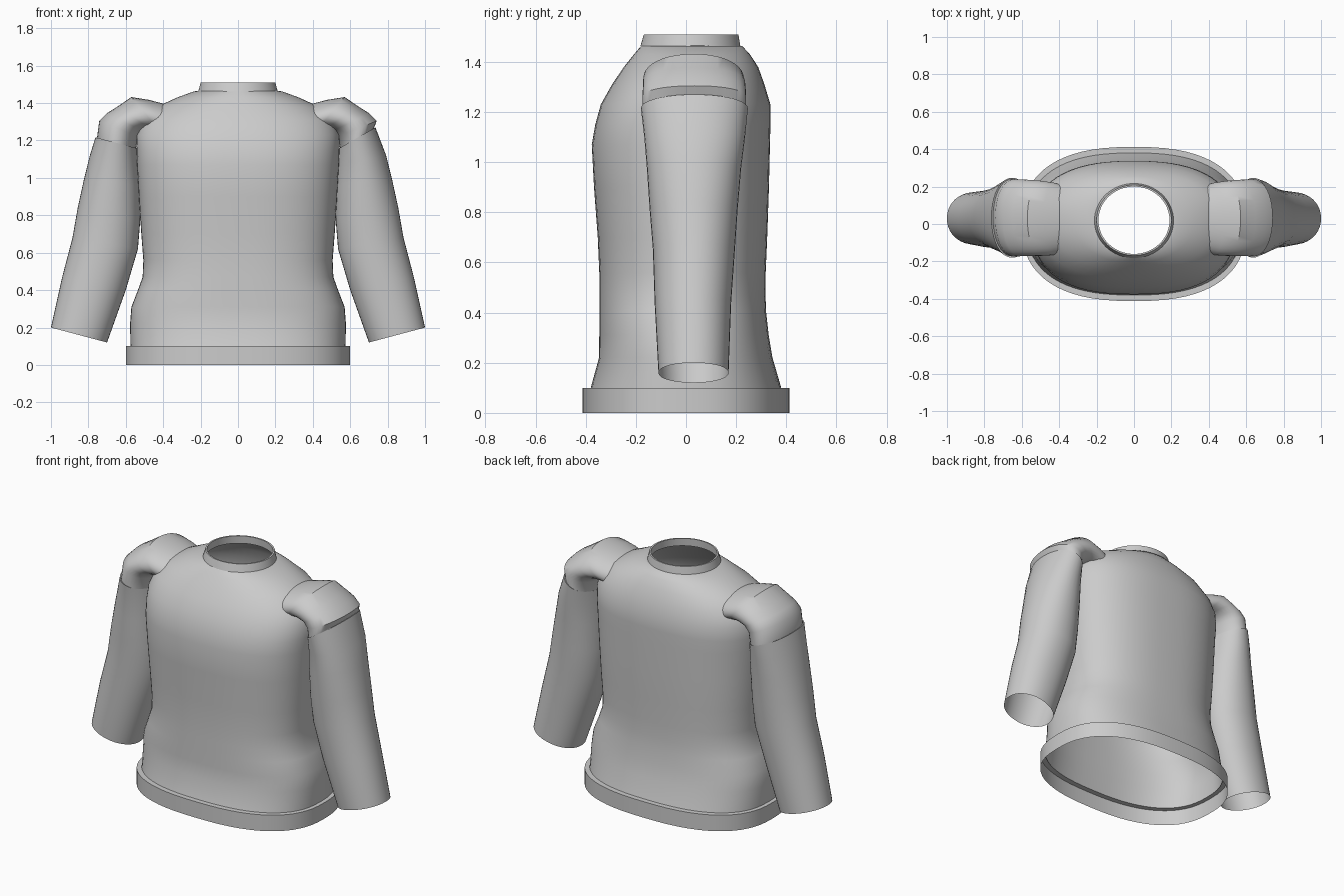
import bpy, bmesh, math

mat = bpy.data.materials.new("grey fabric")
mat.diffuse_color = (0.6, 0.6, 0.6, 1)


def ring(a, b, y0, y1, n):
    """Superellipse loop spanning a to b in the xz plane and y0 to y1 in depth."""
    pts = []
    for i in range(SEG):
        t = 2 * math.pi * i / SEG
        c, s = math.cos(t), math.sin(t)
        u = math.copysign(abs(c) ** (2 / n), c)
        v = math.copysign(abs(s) ** (2 / n), s)
        pts.append(((a[0] + b[0]) / 2 + u * (b[0] - a[0]) / 2,
                    (y0 + y1) / 2 + v * (y1 - y0) / 2,
                    (a[1] + b[1]) / 2 + u * (b[1] - a[1]) / 2))
    return pts


def loft(name, rings):
    """Open tube through a list of loops."""
    bm = bmesh.new()
    loops = [[bm.verts.new(p) for p in r] for r in rings]
    for lo, hi in zip(loops, loops[1:]):
        for i in range(SEG):
            j = (i + 1) % SEG
            bm.faces.new((lo[i], lo[j], hi[j], hi[i]))
    me = bpy.data.meshes.new(name)
    bm.to_mesh(me)
    bm.free()
    me.materials.append(mat)
    ob = bpy.data.objects.new(name, me)
    bpy.context.collection.objects.link(ob)
    bpy.ops.object.select_all(action='DESELECT')
    ob.select_set(True)
    bpy.context.view_layer.objects.active = ob
    bpy.ops.object.shade_smooth_by_angle(angle=math.radians(40))
    return ob


def level(z, w, y0, y1, n):
    return ring((-w, z), (w, z), y0, y1, n)


SEG = 64

# Torso: height, half width, front, back, squareness
loft("torso", [level(*r) for r in (
    (0.10, 0.575, -0.38, 0.38, 2.5),
    (0.22, 0.577, -0.347, 0.345, 2.5),
    (0.31, 0.570, -0.346, 0.330, 2.5),
    (0.40, 0.535, -0.346, 0.320, 2.5),
    (0.47, 0.510, -0.346, 0.317, 2.5),
    (0.56, 0.506, -0.346, 0.318, 2.5),
    (0.70, 0.517, -0.352, 0.324, 2.5),
    (0.90, 0.530, -0.367, 0.331, 2.5),
    (1.07, 0.540, -0.376, 0.335, 2.5),
    (1.15, 0.543, -0.362, 0.337, 2.5),
    (1.23, 0.543, -0.340, 0.337, 2.4),
    (1.31, 0.515, -0.295, 0.313, 2.3),
    (1.38, 0.435, -0.248, 0.288, 2.2),
    (1.43, 0.325, -0.208, 0.255, 2.1),
    (1.463, 0.235, -0.180, 0.225, 2.0),
    (1.465, 0.205, -0.178, 0.212, 2.0))])

# Hem band with a ledge on top
loft("hem_band", [level(*r) for r in (
    (0.0, 0.60, -0.412, 0.412, 2.5),
    (0.10, 0.60, -0.412, 0.412, 2.5),
    (0.10, 0.573, -0.378, 0.378, 2.5))])

# Collar with a thin rim
loft("collar", [level(*r) for r in (
    (1.463, 0.212, -0.182, 0.217, 2.0),
    (1.51, 0.200, -0.168, 0.209, 2.0),
    (1.51, 0.190, -0.160, 0.200, 2.0),
    (1.463, 0.193, -0.163, 0.203, 2.0))])

SEG = 40

# Sleeve and shoulder loops: inner point, outer point, front, back
sleeve = [
    ((0.70, 0.12), (1.00, 0.20), -0.110, 0.170),
    ((0.60, 0.40), (0.94, 0.47), -0.125, 0.180),
    ((0.535, 0.62), (0.885, 0.68), -0.132, 0.195),
    ((0.522, 0.78), (0.857, 0.84), -0.145, 0.206),
    ((0.522, 0.95), (0.822, 1.00), -0.156, 0.220),
    ((0.530, 1.07), (0.792, 1.12), -0.166, 0.235),
]
shoulder = [
    ((0.532, 1.22), (0.742, 1.305), -0.174, 0.240),
    ((0.505, 1.25), (0.702, 1.345), -0.172, 0.238),
    ((0.46, 1.26), (0.65, 1.378), -0.172, 0.236),
    ((0.41, 1.24), (0.57, 1.432), -0.170, 0.230),
    ((0.37, 1.22), (0.48, 1.418), -0.165, 0.220),
    ((0.32, 1.20), (0.39, 1.395), -0.150, 0.200),
]


def side_ring(side, inner, outer, y0, y1):
    a, b = (side * inner[0], inner[1]), (side * outer[0], outer[1])
    return ring(*((a, b) if side > 0 else (b, a)), y0, y1, 2.1)


for side, label, top in ((1, "right", (0.735, 1.27)), (-1, "left", (0.762, 1.217))):
    # The sleeve head slightly overlaps the shoulder piece at the seam
    seam = ((0.54, 1.158), top, -0.180, 0.247)
    tuck = ((0.546, 1.155), (top[0] - 0.008, top[1] - 0.004), -0.173, 0.240)
    loft(label + "_sleeve", [side_ring(side, *r) for r in sleeve + [seam, tuck]])
    loft(label + "_shoulder", [side_ring(side, *r) for r in [tuck] + shoulder])
